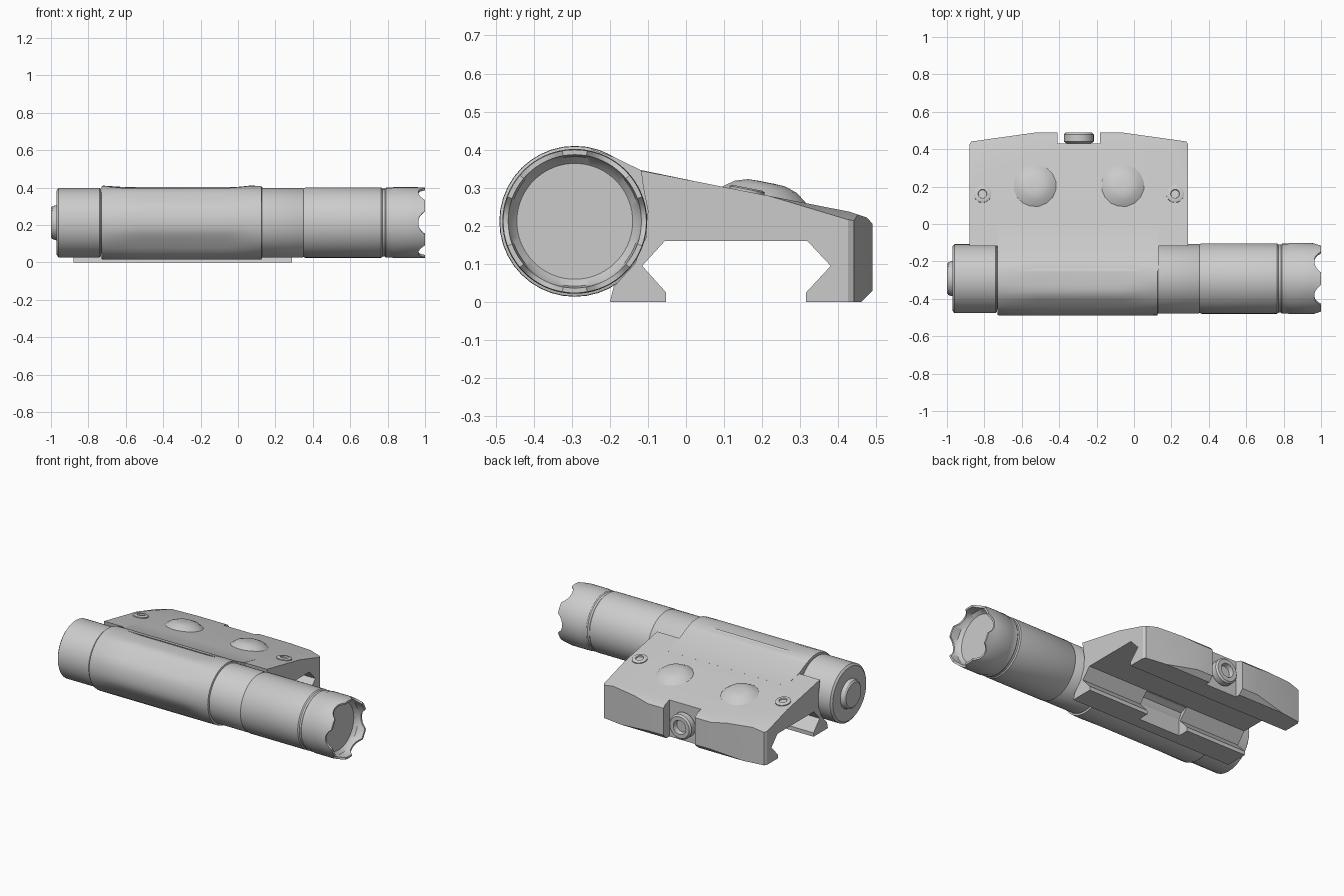
import bpy, bmesh, math
from mathutils import Vector

cube = bpy.data.objects.get("Cube")
if cube:
    bpy.data.objects.remove(cube, do_unlink=True)

grey = bpy.data.materials.new("matte grey")
grey.use_nodes = True
COLOUR = (0.6, 0.6, 0.6, 1)
grey.diffuse_color = COLOUR
grey.node_tree.nodes["Principled BSDF"].inputs["Base Color"].default_value = COLOUR

AXIS_Y, AXIS_Z = -0.292, 0.212   # centre line of the light
MID_X = -0.295                   # middle of the mount


def finish(name, bm, angle=32):
    bmesh.ops.recalc_face_normals(bm, faces=bm.faces)
    mesh = bpy.data.meshes.new(name)
    bm.to_mesh(mesh)
    bm.free()
    mesh.materials.append(grey)
    ob = bpy.data.objects.new(name, mesh)
    bpy.context.collection.objects.link(ob)
    bpy.ops.object.select_all(action='DESELECT')
    ob.select_set(True)
    bpy.context.view_layer.objects.active = ob
    bpy.ops.object.shade_smooth_by_angle(angle=math.radians(angle))
    return ob


def lathe(name, profile, origin, axis=(1, 0, 0), seg=32, shape=None):
    """Turn (along, radius) points about an axis; both ends are capped."""
    bm = bmesh.new()
    turn = Vector((1, 0, 0)).rotation_difference(Vector(axis))
    rings = []
    for i, (d, r) in enumerate(profile):
        ring = []
        for k in range(seg):
            a = math.tau * k / seg
            p = Vector((d, r * math.sin(a), r * math.cos(a)))
            if shape:
                p = shape(i, a, p)
            ring.append(bm.verts.new(turn @ p + Vector(origin)))
        rings.append(ring)
    for a, b in zip(rings, rings[1:]):
        for k in range(seg):
            n = (k + 1) % seg
            bm.faces.new((a[k], a[n], b[n], b[k]))
    bm.faces.new(rings[0])
    bm.faces.new(rings[-1])
    return finish(name, bm)


def extrude_x(bm, profile, x0, x1):
    """Extrude a (y, z) outline along x."""
    face = bm.faces.new([bm.verts.new((x0, y, z)) for y, z in profile])
    new = bmesh.ops.extrude_face_region(bm, geom=[face])["geom"]
    bmesh.ops.translate(bm, vec=(x1 - x0, 0, 0),
                        verts=[v for v in new if isinstance(v, bmesh.types.BMVert)])


def slice_off(bm, point, normal):
    res = bmesh.ops.bisect_plane(bm, geom=bm.verts[:] + bm.edges[:] + bm.faces[:],
                                 plane_co=point, plane_no=normal, clear_outer=True)
    edges = [e for e in res["geom_cut"] if isinstance(e, bmesh.types.BMEdge)]
    bmesh.ops.holes_fill(bm, edges=edges)


def cut_box(target, lo, hi):
    """Cut a box out of an object."""
    bm = bmesh.new()
    extrude_x(bm, [(lo[1], lo[2]), (hi[1], lo[2]), (hi[1], hi[2]), (lo[1], hi[2])], lo[0], hi[0])
    cutter = finish("cutter", bm)
    cutter.hide_render = True
    mod = target.modifiers.new("notch", 'BOOLEAN')
    mod.operation, mod.solver, mod.object = 'DIFFERENCE', 'EXACT', cutter
    bpy.context.view_layer.objects.active = target
    bpy.ops.object.modifier_apply(modifier=mod.name)
    bpy.data.objects.remove(cutter, do_unlink=True)


# Light body with scalloped bezel and recessed lens
body = [(0.05, 0.186), (0.345, 0.186), (0.35, 0.183), (0.36, 0.188), (0.765, 0.188),
        (0.772, 0.182), (0.785, 0.182), (0.792, 0.187), (0.825, 0.187), (0.83, 0.19),
        (0.95, 0.19), (1.0, 0.188), (1.0, 0.175), (0.95, 0.17), (0.93, 0.152)]
RIM = (11, 12)


def scallop(i, a, p):
    if i in RIM:
        off = abs((math.degrees(a) % 60) - 30) / 17
        if off < 1:
            p.x -= 0.036 * math.sqrt(1 - off * off)
    return p


lathe("light_body", body, (0, AXIS_Y, AXIS_Z), seg=72, shape=scallop)

# Tail cap and push button
lathe("tail_cap", [(-0.97, 0.172), (-0.96, 0.185), (-0.74, 0.185), (-0.732, 0.178),
                   (-0.732, 0.165), (-0.70, 0.165)], (0, AXIS_Y, AXIS_Z))
lathe("tail_button", [(-1.0, 0.078), (-0.992, 0.088), (-0.965, 0.096)], (0, AXIS_Y, AXIS_Z))

# Shroud round the light, with shallow flats along the middle
FLATS = [(math.radians(d), r) for d, r in ((0, 0.185), (-45, 0.19), (-125, 0.184))]


def flatten(i, a, p):
    if i in (3, 4):
        for ang, limit in FLATS:
            n = Vector((0, math.sin(ang), math.cos(ang)))
            p -= n * max(0, p.dot(n) - limit)
    return p


lathe("shroud", [(-0.73, 0.18), (-0.73, 0.194), (-0.72, 0.198), (-0.52, 0.198),
                 (-0.06, 0.198), (0.06, 0.198), (0.125, 0.197), (0.13, 0.18)],
      (0, AXIS_Y, AXIS_Z), seg=40, shape=flatten)

# Web blending the shroud into the mount
bm = bmesh.new()
extrude_x(bm, [(-0.25, 0.402), (-0.19, 0.381), (-0.12, 0.347), (0.02, 0.318),
               (-0.06, 0.165), (-0.2, 0.1)], -0.73, 0.13)
finish("shroud_web", bm)

# Rail mount: sloping plate, front foot and back jaw
half = [(-0.118, 0.345), (0.43, 0.237), (0.475, 0.222), (0.49, 0.205), (0.49, 0.03),
        (0.46, 0.0), (0.315, 0.0), (0.315, 0.025), (0.38, 0.095), (0.318, 0.161),
        (-0.055, 0.161), (-0.115, 0.095), (-0.052, 0.025), (-0.052, 0.0),
        (-0.2, 0.0), (-0.19, 0.04), (-0.135, 0.1), (-0.105, 0.17), (-0.1, 0.24), (-0.112, 0.3)]
bm = bmesh.new()
extrude_x(bm, half, -0.88, 0.29)
for s in (1, -1):
    slice_off(bm, (MID_X + s * 0.225, 0.49, 0), (s * 0.14, 1, 0))      # tapered back
    slice_off(bm, (MID_X + s * 0.585, 0.425, 0), (s, 0.6, 0))          # end corner
    slice_off(bm, (MID_X + s * 0.585, 0.43, 0.215), (s * 0.25, 0.3, 1))  # dropped top corner
mount = finish("rail_mount", bm)
cut_box(mount, (MID_X - 0.113, 0.43, -0.1), (MID_X + 0.113, 0.6, 0.4))
cut_box(mount, (MID_X - 0.15, -0.125, -0.1), (MID_X + 0.15, 0.0, 0.16))
mount.select_set(True)
bpy.context.view_layer.objects.active = mount
bpy.ops.object.shade_smooth_by_angle(angle=math.radians(25))

# Clamp bolt with socket
lathe("clamp_bolt", [(0, 0.06), (0.012, 0.08), (0.05, 0.08), (0.06, 0.07),
                     (0.06, 0.045), (0.03, 0.04)], (MID_X, 0.428, 0.11), (0, 1, 0), 24)

# Domed bosses and socket screws on the sloping top
SLOPE = Vector((0, 0.193, 0.981))
for side, s in (("left", 1), ("right", -1)):
    lathe(side + "_boss", [(-0.03, 0.125), (0.0, 0.115), (0.022, 0.085), (0.033, 0.05), (0.034, 0.02)],
          (MID_X + s * 0.235, 0.205, 0.281), SLOPE, 16)
    lathe(side + "_screw", [(-0.01, 0.047), (0.005, 0.047), (0.009, 0.04),
                            (0.009, 0.024), (0.001, 0.022)],
          (MID_X + s * 0.515, 0.16, 0.291), SLOPE, 18)
